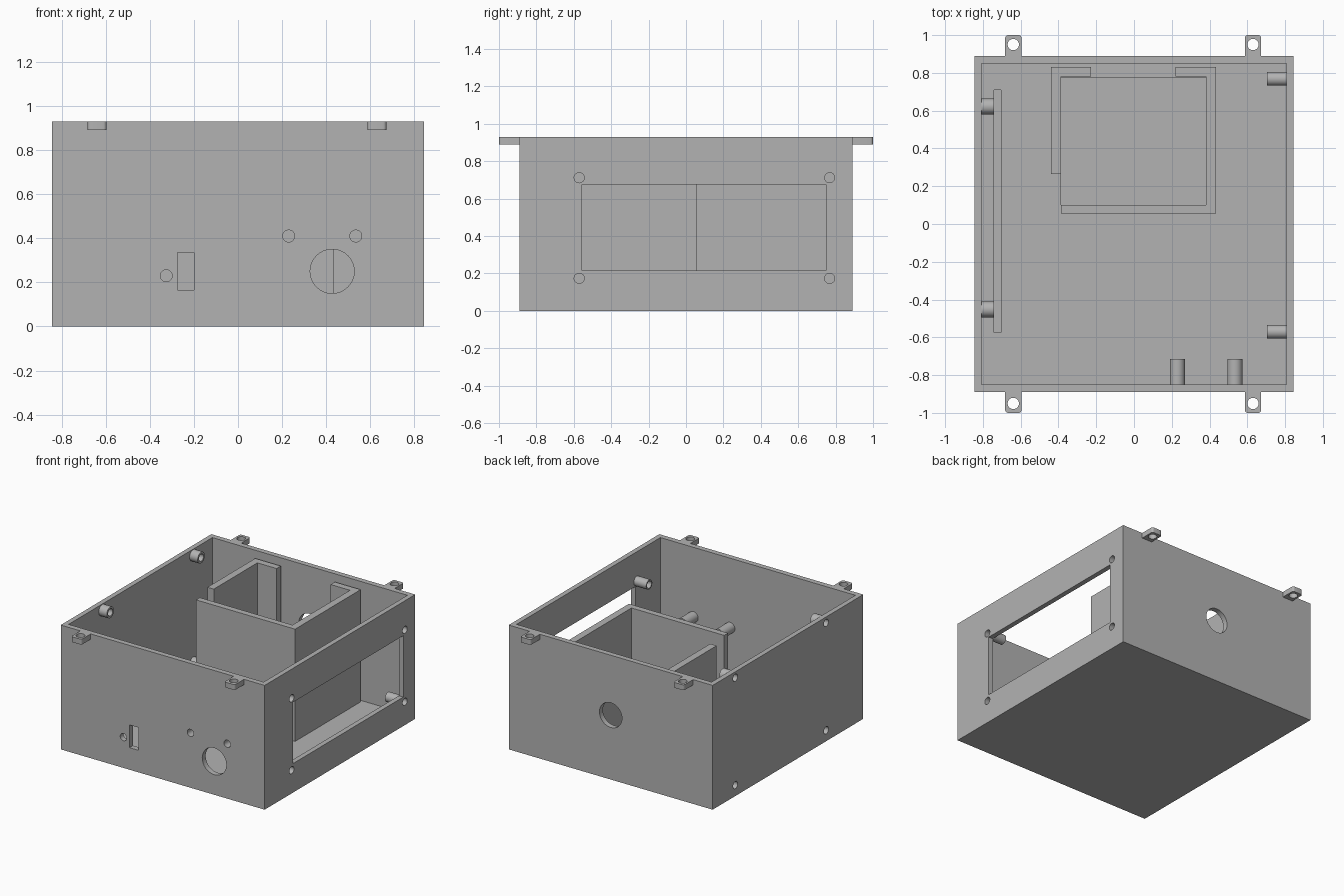
import bpy, bmesh, math
from mathutils import Matrix, Vector

if "Cube" in bpy.data.objects:
    bpy.data.objects.remove(bpy.data.objects["Cube"], do_unlink=True)

GREY = (0.45, 0.45, 0.45, 1)
grey = bpy.data.materials.new("plain_grey")
grey.use_nodes = True
grey.diffuse_color = GREY
grey.node_tree.nodes["Principled BSDF"].inputs["Base Color"].default_value = GREY

X, Y, H = 0.844, 0.89, 0.93      # outer half sizes and height
IX, IY, FLOOR = 0.807, 0.85, 0.04  # inner half sizes and floor top
HOLE = 0.027


def finish(bm, name):
    bmesh.ops.recalc_face_normals(bm, faces=bm.faces)
    mesh = bpy.data.meshes.new(name)
    bm.to_mesh(mesh)
    bm.free()
    mesh.materials.append(grey)
    ob = bpy.data.objects.new(name, mesh)
    bpy.context.collection.objects.link(ob)
    return ob


def box(name, xs, ys, zs):
    bm = bmesh.new()
    size = [b - a for a, b in (xs, ys, zs)]
    mid = [(a + b) / 2 for a, b in (xs, ys, zs)]
    bmesh.ops.create_cube(bm, size=1, matrix=Matrix.Translation(mid) @ Matrix.Diagonal((*size, 1)))
    return finish(bm, name)


def rod(name, start, end, radius):
    a, b = Vector(start), Vector(end)
    turn = (b - a).to_track_quat('Z', 'Y').to_matrix().to_4x4()
    bm = bmesh.new()
    bmesh.ops.create_cone(bm, cap_ends=True, segments=32, radius1=radius, radius2=radius,
                          depth=(b - a).length, matrix=Matrix.Translation((a + b) / 2) @ turn)
    return finish(bm, name)


def activate(ob):
    bpy.ops.object.select_all(action='DESELECT')
    ob.select_set(True)
    bpy.context.view_layer.objects.active = ob


def cut(ob, cutter):
    cutter.hide_render = True
    activate(ob)
    mod = ob.modifiers.new("cut", 'BOOLEAN')
    mod.operation, mod.solver, mod.object = 'DIFFERENCE', 'EXACT', cutter
    bpy.ops.object.modifier_apply(modifier=mod.name)
    bpy.data.objects.remove(cutter, do_unlink=True)


def smooth(ob):
    activate(ob)
    bpy.ops.object.shade_smooth_by_angle(angle=math.radians(30))


# Open case with floor recesses
case = box("case", (-X, X), (-Y, Y), (0, H))
cut(case, box("cavity", (-IX, IX), (-IY, IY), (FLOOR, 1.2)))
cut(case, box("board_groove", (-0.741, -0.704), (-0.575, 0.71), (0.02, 0.3)))
cut(case, box("bay_recess", (-0.386, 0.381), (0.1, 0.775), (0.02, 0.3)))

# Openings: side window, front slot, front dial hole, indicator hole, rear cable hole
cut(case, box("window", (0.7, 1), (-0.556, 0.749), (0.217, 0.676)))
cut(case, box("slot", (-0.275, -0.2), (-1, -0.7), (0.165, 0.335)))
for x, z, r, side in ((0.427, 0.25, 0.1, -1), (-0.325, 0.23, HOLE, -1), (0, 0.482, 0.093, 1)):
    cut(case, rod("round_hole", (x, side, z), (x, side * 0.7, z), r))

# Hollow screw bosses behind wall holes: wall point, inward direction, length, radius
bosses = [("front_boss", (x, -Y, 0.41), (0, 1, 0), 0.135, 0.04) for x in (0.23, 0.534)]
for y in (0.768, -0.571):
    bosses += [("window_boss", (X, y, z), (-1, 0, 0), 0.103, 0.036) for z in (0.174, 0.712)]
for y in (0.622, -0.452):
    bosses += [("board_boss", (-X, y, z), (1, 0, 0), 0.067, 0.042) for z in (0.082, 0.885)]
for name, point, way, length, radius in bosses:
    p, d = Vector(point), Vector(way)
    wall = IY - Y if d.y else IX - X
    base = p - d * wall
    cut(case, rod("screw_hole", p - d * 0.1, base + d * 0.02, HOLE))
    boss = rod(name, base, base + d * length, radius)
    cut(boss, rod("bore", base - d * 0.1, base + d * (length + 0.1), HOLE))
    smooth(boss)
smooth(case)

# Inner bay walls, open at the back middle and the front corner
TOP = 0.88
box("bay_front_wall", (-0.386, 0.434), (0.055, 0.1), (FLOOR, TOP))
box("bay_right_wall", (0.381, 0.434), (0.1, 0.83), (FLOOR, TOP))
box("bay_left_wall", (-0.439, -0.386), (0.265, 0.83), (FLOOR, TOP))
box("bay_back_return_left", (-0.386, -0.227), (0.78, 0.83), (FLOOR, TOP))
box("bay_back_return_right", (0.22, 0.381), (0.78, 0.83), (FLOOR, TOP))

# Mounting tabs with rounded outer corners
for x in (-0.639, 0.63):
    for side in (-1, 1):
        tab = box("mounting_tab", (x - 0.043, x + 0.043), sorted((side * Y, side)), (0.89, H))
        bm = bmesh.new()
        bm.from_mesh(tab.data)
        corners = [e for e in bm.edges if all(abs(v.co.y) > 0.99 for v in e.verts)
                   and abs(e.verts[0].co.z - e.verts[1].co.z) > 0.01]
        bmesh.ops.bevel(bm, geom=corners, offset=0.015, segments=4, profile=0.5, affect='EDGES')
        bm.to_mesh(tab.data)
        bm.free()
        cut(tab, rod("tab_hole", (x, side * 0.95, 0.8), (x, side * 0.95, 1), 0.03))
        smooth(tab)
